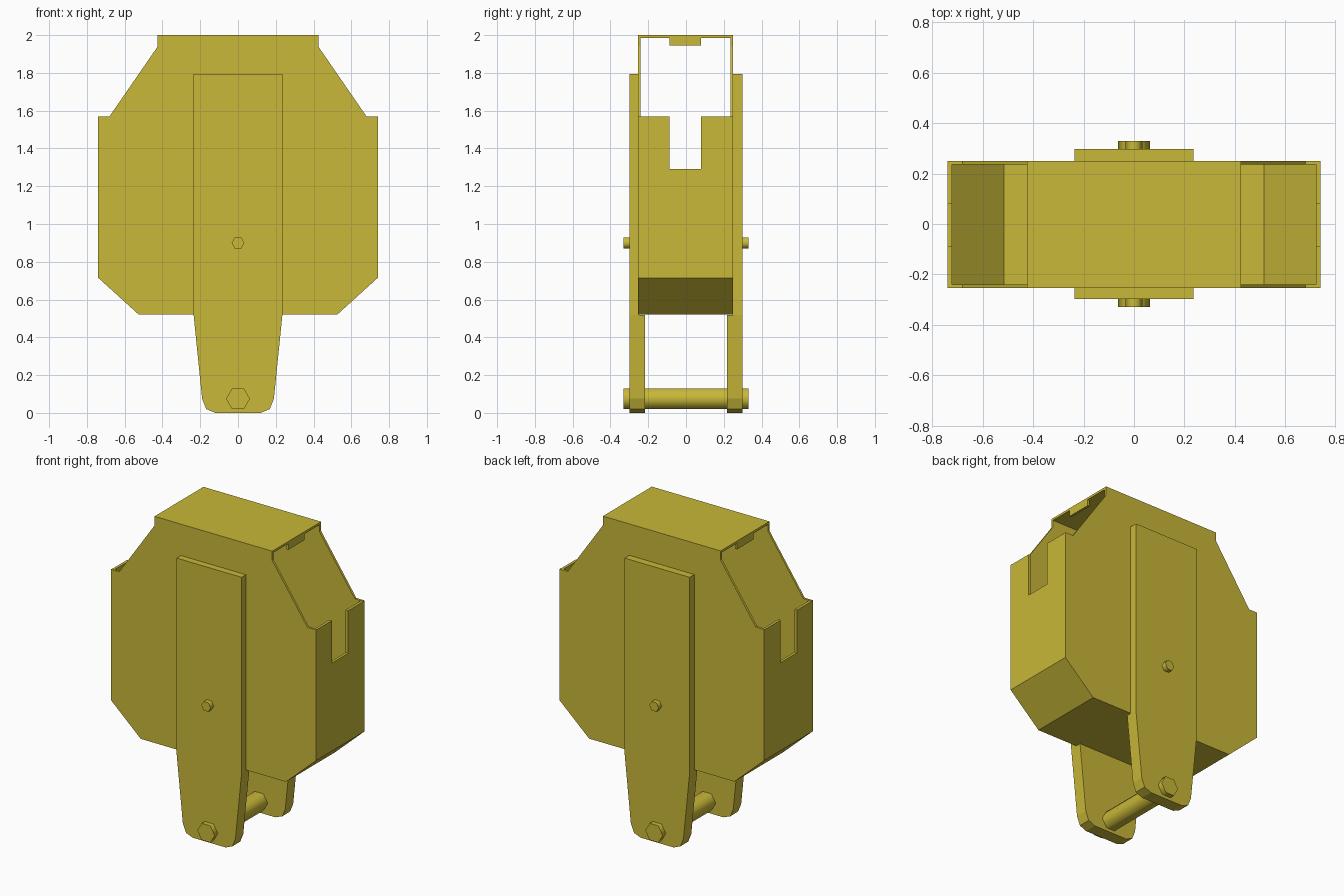
import bpy, bmesh
from math import radians, cos, sin, pi

if "Cube" in bpy.data.objects:
    bpy.data.objects.remove(bpy.data.objects["Cube"])


def mirrored(right):
    """Close a right-hand (x, z) profile by mirroring it over x = 0."""
    return right + [(-x, z) for x, z in reversed(right)]


def prism(name, profile, y0, y1):
    """Extrude an (x, z) profile from y0 to y1."""
    bm = bmesh.new()
    face = bm.faces.new([bm.verts.new((x, y0, z)) for x, z in profile])
    out = bmesh.ops.extrude_face_region(bm, geom=[face])
    verts = [v for v in out["geom"] if isinstance(v, bmesh.types.BMVert)]
    bmesh.ops.translate(bm, vec=(0, y1 - y0, 0), verts=verts)
    bmesh.ops.recalc_face_normals(bm, faces=bm.faces)
    mesh = bpy.data.meshes.new(name)
    bm.to_mesh(mesh)
    bm.free()
    ob = bpy.data.objects.new(name, mesh)
    bpy.context.collection.objects.link(ob)
    mesh.materials.append(yellow)
    return ob


def rect(x0, x1, z0, z1):
    return [(x0, z0), (x1, z0), (x1, z1), (x0, z1)]


def smooth(ob, angle):
    bpy.ops.object.select_all(action='DESELECT')
    ob.select_set(True)
    bpy.context.view_layer.objects.active = ob
    bpy.ops.object.shade_smooth_by_angle(angle=radians(angle))


def cut(target, cutter):
    mod = target.modifiers.new("cut", 'BOOLEAN')
    mod.object, mod.operation, mod.solver = cutter, 'DIFFERENCE', 'EXACT'
    bpy.context.view_layer.objects.active = target
    bpy.ops.object.modifier_apply(modifier=mod.name)
    bpy.data.objects.remove(cutter)


def hex_pin(name, z, r):
    """Six-sided pin through both straps, corners pointing along x."""
    pts = [(r * cos(i * pi / 3), z + r * sin(i * pi / 3)) for i in range(6)]
    smooth(prism(name, pts, -0.33, 0.33), 65)


yellow = bpy.data.materials.new("yellow_paint")
yellow.diffuse_color = (0.58, 0.48, 0.04, 1)
yellow.use_nodes = True
yellow.node_tree.nodes["Principled BSDF"].inputs["Base Color"].default_value = yellow.diffuse_color

# Hollow housing, open along both upper slopes
housing = prism("housing", mirrored([(0.525, 0.52), (0.74, 0.715), (0.74, 1.57),
                                     (0.68, 1.57), (0.425, 1.94), (0.425, 2.0)]),
                -0.254, 0.25)
cut(housing, prism("hollow_cutter", mirrored([(0.515, 0.537), (0.722, 0.725), (0.722, 1.568),
                                              (0.8, 1.568), (0.8, 1.985)]), -0.24, 0.235))
# Slots in the end walls
cut(housing, prism("slot_cutter", rect(-0.8, 0.8, 1.29, 1.65), -0.088, 0.08))

# Tabs hanging from the roof ends
for side, s in (("left", -1), ("right", 1)):
    prism("roof_tab_" + side, rect(*sorted((s * 0.41, s * 0.425)), 1.945, 1.99), -0.088, 0.08)

# Side straps: thin against the housing, thick and tapered below it
lower = mirrored([(0.12, 0.0), (0.168, 0.02), (0.19, 0.075), (0.235, 0.519)])
for side, s in (("front", -1), ("back", 1)):
    prism("strap_" + side, rect(-0.235, 0.235, 0.519, 1.795), s * 0.25, s * 0.298)
    prism("strap_foot_" + side, lower, s * 0.217, s * 0.298)

# Axle and lower pin
hex_pin("axle", 0.9, 0.034)
hex_pin("lower_pin", 0.075, 0.063)
